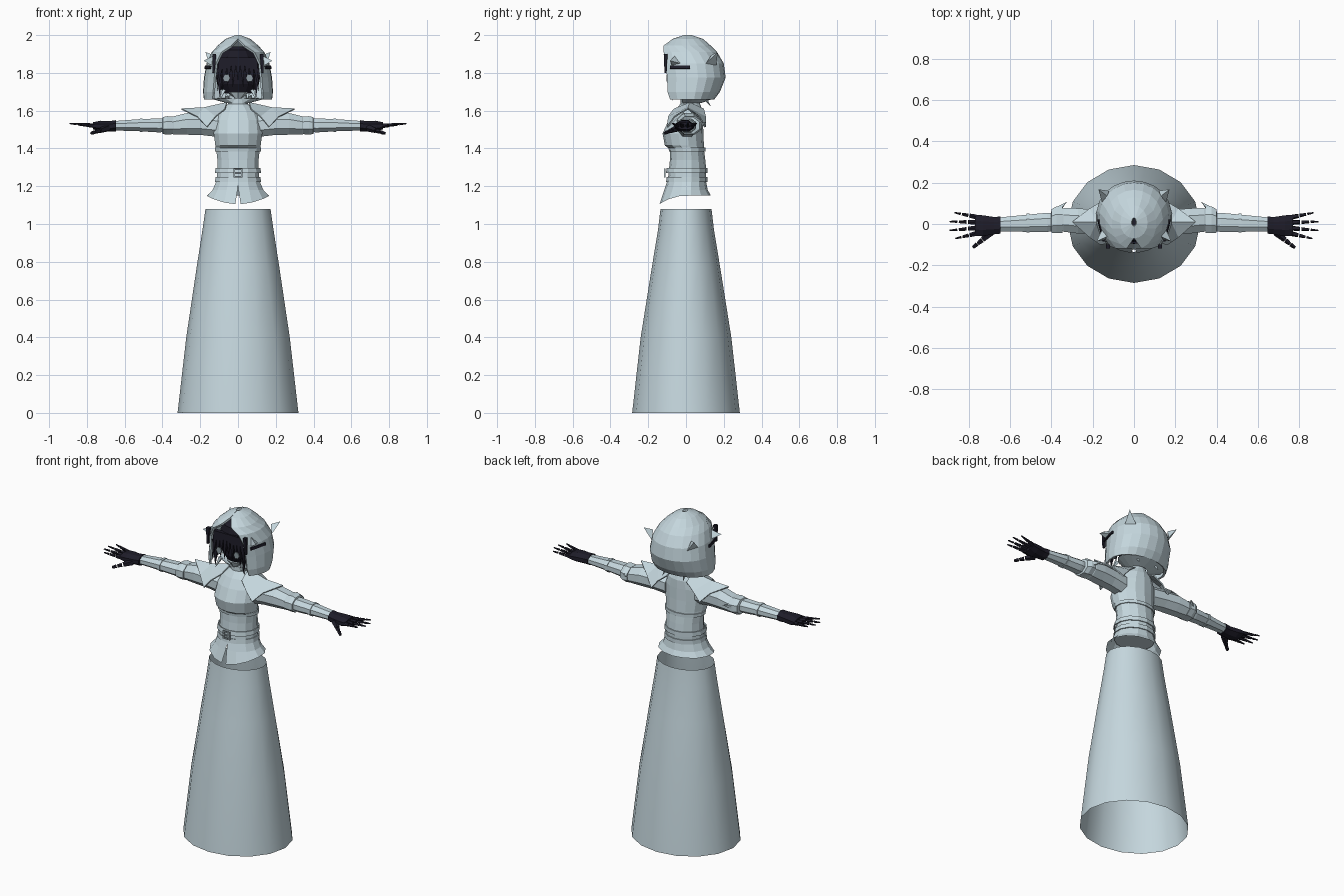
import bpy, bmesh, math
from mathutils import Vector

def material(name, rgb):
    m = bpy.data.materials.new(name)
    m.diffuse_color = (*rgb, 1)
    return m

PALE = material("pale_blue_grey", (0.56, 0.68, 0.73))
DARK = material("near_black", (0.013, 0.012, 0.022))
GREY = material("mid_grey", (0.27, 0.33, 0.36))

def make(name, verts, faces, mat, thick=0, smooth=False):
    bm = bmesh.new()
    vs = [bm.verts.new(v) for v in verts]
    for f in faces:
        bm.faces.new([vs[i] for i in f])
    bmesh.ops.remove_doubles(bm, verts=bm.verts, dist=1e-5)
    bmesh.ops.recalc_face_normals(bm, faces=bm.faces)
    me = bpy.data.meshes.new(name)
    bm.to_mesh(me)
    bm.free()
    me.materials.append(mat)
    for p in me.polygons:
        p.use_smooth = smooth
    ob = bpy.data.objects.new(name, me)
    bpy.context.collection.objects.link(ob)
    if thick:
        mod = ob.modifiers.new("thickness", 'SOLIDIFY')
        mod.thickness = thick
    return ob

def loft(name, rings, mat, closed=True, caps=False, **kw):
    n = len(rings[0])
    verts = [p for r in rings for p in r]
    faces = []
    for j in range(len(rings) - 1):
        for i in range(n if closed else n - 1):
            k = (i + 1) % n
            faces.append((j*n + i, j*n + k, (j+1)*n + k, (j+1)*n + i))
    if caps:
        faces += [tuple(range(n)), tuple(range((len(rings)-1)*n, len(rings)*n))]
    return make(name, verts, faces, mat, **kw)

def flat_ring(z, hw, yf, yb, n=14):
    """Horizontal oval; z may be a function of the angle (0 = front)."""
    out = []
    for i in range(n):
        a = 2 * math.pi * i / n
        y = (yf + yb) / 2 - (yb - yf) / 2 * math.cos(a)
        out.append((hw * math.sin(a), y, z(a) if callable(z) else z))
    return out

def limb(name, s, rows, mat, n=8):
    """Tube along x; rows are x, centre y, centre z, radius y, radius z."""
    rings = [[(s*x, cy + ry*math.cos(2*math.pi*(i+.5)/n), cz + rz*math.sin(2*math.pi*(i+.5)/n))
              for i in range(n)] for x, cy, cz, ry, rz in rows]
    return loft(name, rings, mat, caps=True)

def spike(name, base, tip, r, mat, n=4, tip_r=0.0006):
    """Tapered rod between two points."""
    a, b = Vector(base), Vector(tip)
    d = (b - a).normalized()
    u = d.orthogonal().normalized()
    v = d.cross(u)
    rings = [[c + (u*math.cos(2*math.pi*i/n) + v*math.sin(2*math.pi*i/n)) * q for i in range(n)]
             for c, q in ((a, r), (b, tip_r))]
    return loft(name, rings, mat, caps=True)

# Long open skirt
loft("skirt", [flat_ring(z, w, -d, d, 16) for z, w, d in
     ((0, .32, .285), (.4, .274, .24), (.77, .219, .181), (.97, .188, .148), (1.08, .172, .135))],
     PALE, smooth=True)

# Bodice with bust, shoulders and neck
loft("bodice", [flat_ring(*r) for r in
     ((1.20, .118, -.10, .105), (1.29, .112, -.09, .107), (1.34, .112, -.085, .102),
      (1.395, .118, -.083, .095), (1.415, .123, -.112, .095), (1.48, .132, -.124, .092),
      (1.55, .125, -.092, .09), (1.60, .10, -.06, .088), (1.635, .055, -.03, .075),
      (1.71, .043, -.03, .06))], PALE, caps=True)
# Short jacket back edge and waist belts
loft("bodice_hem", [flat_ring(1.385, .125, -.09, .102), flat_ring(1.405, .126, -.093, .102)],
     PALE, thick=.006)
for z in (1.222, 1.27):
    loft("belt", [flat_ring(z, .125, -.106, .113), flat_ring(z + .026, .122, -.102, .113)],
         PALE, thick=.006)

# Flared peplum, longer at the front with a centre slit
def hem(a):
    return 1.15 - .045 * max(0, math.cos(a)) ** 2
top, mid, low = (flat_ring(1.225, .118, -.10, .106), flat_ring(1.18, .138, -.115, .115),
                 flat_ring(hem, .168, -.14, .132))
for r, g in ((top, .001), (mid, .003), (low, .014)):
    x, y, z = r[0]
    r[0] = (g, y, z)
    r.append((-g, y, z))
loft("peplum", [top, mid, low], PALE, closed=False)

# Buckle: frame and crossbars
for i in range(3):
    z = 1.245 + i * .02
    make("buckle_bar", [(x, -.116, z + h) for x, h in ((-.023, 0), (.023, 0), (.023, .009), (-.023, .009))],
         [(0, 1, 2, 3)], GREY, thick=.006)
for s in (-1, 1):
    make("buckle_side", [(s*x, -.116, z) for x, z in ((.017, 1.245), (.024, 1.245), (.024, 1.294), (.017, 1.294))],
         [(0, 1, 2, 3)], PALE, thick=.007)

# Hood: arcs wrapping round the back, open at the face
# z, half width, front y, back y, half width of the opening
hood_rows = ((1.66, .182, -.085, .15, .135), (1.70, .186, -.098, .18, .132),
             (1.775, .181, -.10, .21, .126), (1.85, .167, -.108, .20, .117),
             (1.91, .140, -.118, .165, .088), (1.945, .108, -.118, .13, .035),
             (1.98, .066, -.07, .09, .001), (2.0, .012, -.01, .03, .0005))
rings = []
for z, w, yf, yb, op in hood_rows:
    a0 = math.asin(op / w)
    yc = (yf + yb) / 2 - .005
    ring = []
    for i in range(17):
        a = a0 + (2*math.pi - 2*a0) * i / 16
        c = math.cos(a)
        y = yc + (yf - yc) * c / math.cos(a0) if c > 0 else yc - (yb - yc) * c
        ring.append((w * math.sin(a), y, z))
    rings.append(ring)
loft("hood", rings, PALE, closed=False, thick=.012)
# Lower hood lining closing in around the neck
loft("hood_underside", [flat_ring(1.665, .155, -.03, .15), flat_ring(1.64, .06, -.025, .08)], PALE)

# Dark head of hair, fringe locks and pale chin
loft("hair", [flat_ring(z, w, yf, yb, 12) for z, w, yf, yb in
     ((1.69, .07, -.045, .08), (1.74, .11, -.075, .13), (1.80, .122, -.085, .15),
      (1.87, .113, -.088, .14), (1.92, .08, -.08, .09), (1.94, .03, -.05, .04))], DARK, caps=True)
for i in range(9):
    x = -.108 + i * .027
    drop = .05 * abs(x) / .108 + (.018 if i % 2 else 0)
    spike("fringe_lock", (x * .8, -.078, 1.88), (x * 1.02, -.096, 1.755 - drop), .022, DARK)
loft("chin", [flat_ring(1.665, .02, -.05, .03, 8), flat_ring(1.70, .06, -.065, .04, 8)], PALE, caps=True)

for s in (-1, 1):
    # Eyes and side locks
    make("eye", [(s*(.06 + .019*math.cos(a)), -.102, 1.772 + .021*math.sin(a))
                 for a in (math.pi*k/3 for k in range(6))], [tuple(range(6))], GREY, thick=.005)
    spike("side_lock", (s*.10, -.07, 1.82), (s*.095, -.085, 1.665), .024, DARK)
    spike("pale_strand", (s*.075, -.06, 1.71), (s*.10, -.075, 1.65), .014, PALE)
    spike("nape_tuft", (s*.06, .09, 1.68), (s*.07, .13, 1.625), .014, PALE, 3)

    # Hood ears at the back and points beside the brim
    make("hood_ear", [(s*x, y, z) for x, y, z in ((.12, .16, 1.84), (.155, .105, 1.85),
         (.13, .135, 1.895), (.172, .168, 1.91))], [(0, 1, 2), (0, 1, 3), (1, 2, 3), (0, 2, 3)], PALE)
    make("brim_point", [(s*x, y, z) for x, y, z in ((.14, -.075, 1.84), (.155, -.03, 1.85),
         (.13, -.06, 1.89), (.182, -.085, 1.865))], [(0, 1, 2), (0, 1, 3), (1, 2, 3), (0, 2, 3)], PALE)
    # Dark clasp strip on the hood side and dark brim gap
    make("hood_clasp", [(s*x, y, z) for x, y, z in ((.152, -.085, 1.822), (.178, .02, 1.822),
         (.175, .02, 1.838), (.149, -.085, 1.838))], [(0, 1, 2, 3)], DARK, thick=.009)
    spike("clasp_end", (s*.125, -.108, 1.90), (s*.13, -.108, 1.80), .014, DARK, 4, .008)

    # Pointed shoulder cape
    make("shoulder_cape", [(s*x, y, z) for x, y, z in (
        (.06, .02, 1.645), (.07, -.065, 1.61), (.07, .095, 1.61), (.30, .01, 1.612),
        (.165, -.10, 1.515), (.165, .105, 1.515), (.18, .01, 1.618),
        (.215, -.065, 1.57), (.215, .075, 1.57), (.12, -.095, 1.57), (.12, .105, 1.57))],
        [(0, 1, 9, 6), (6, 9, 4, 7), (6, 7, 3), (0, 6, 10, 2), (6, 8, 5, 10), (6, 3, 8)],
        PALE, thick=.007)

    # Puffed sleeve, cuff and forearm
    limb("sleeve", s, ((.10, .005, 1.52, .06, .065), (.19, .01, 1.528, .063, .062),
         (.27, .015, 1.53, .066, .062), (.34, .02, 1.522, .062, .052), (.36, .02, 1.52, .05, .042)), PALE)
    limb("cuff", s, ((.345, .02, 1.522, .068, .05), (.375, .02, 1.522, .07, .053),
         (.398, .015, 1.521, .062, .048), (.402, .01, 1.521, .045, .036)), PALE)
    spike("sleeve_point", (s*.38, .06, 1.525), (s*.325, .107, 1.54), .022, PALE)
    limb("forearm", s, ((.37, .01, 1.522, .045, .037), (.42, .008, 1.522, .05, .04),
         (.53, .003, 1.523, .044, .034), (.655, -.002, 1.52, .036, .027)), PALE)
    limb("forearm_band", s, ((.505, .004, 1.523, .05, .039), (.52, .004, 1.523, .05, .039)), PALE)

    # Dark glove, split finger segments and thumb
    limb("glove", s, ((.645, -.005, 1.52, .045, .032), (.675, -.008, 1.518, .045, .03),
         (.73, -.008, 1.518, .054, .031), (.768, -.006, 1.52, .055, .02)), DARK)
    for y0, y1, end in ((-.047, -.072, .87), (-.02, -.032, .90), (.008, .012, .90), (.034, .056, .875)):
        for k in range(3):
            f, g = k / 3, (k + .82) / 3
            x0, x1 = .765 + (end - .765)*f, .765 + (end - .765)*g
            spike("finger_segment", (s*x0, y0 + (y1-y0)*f, 1.52 + .013*f),
                  (s*x1, y0 + (y1-y0)*g, 1.52 + .013*g), .0125 - .003*k, DARK, 5, .0105 - .0035*k)
    for a, b, r in (((.69, -.04, 1.508), (.73, -.075, 1.495), .02), ((.735, -.08, 1.493), (.755, -.096, 1.488), .013),
                    ((.759, -.099, 1.486), (.778, -.114, 1.48), .011)):
        spike("thumb_segment", (s*a[0], a[1], a[2]), (s*b[0], b[1], b[2]), r, DARK, 5, r * .7)
